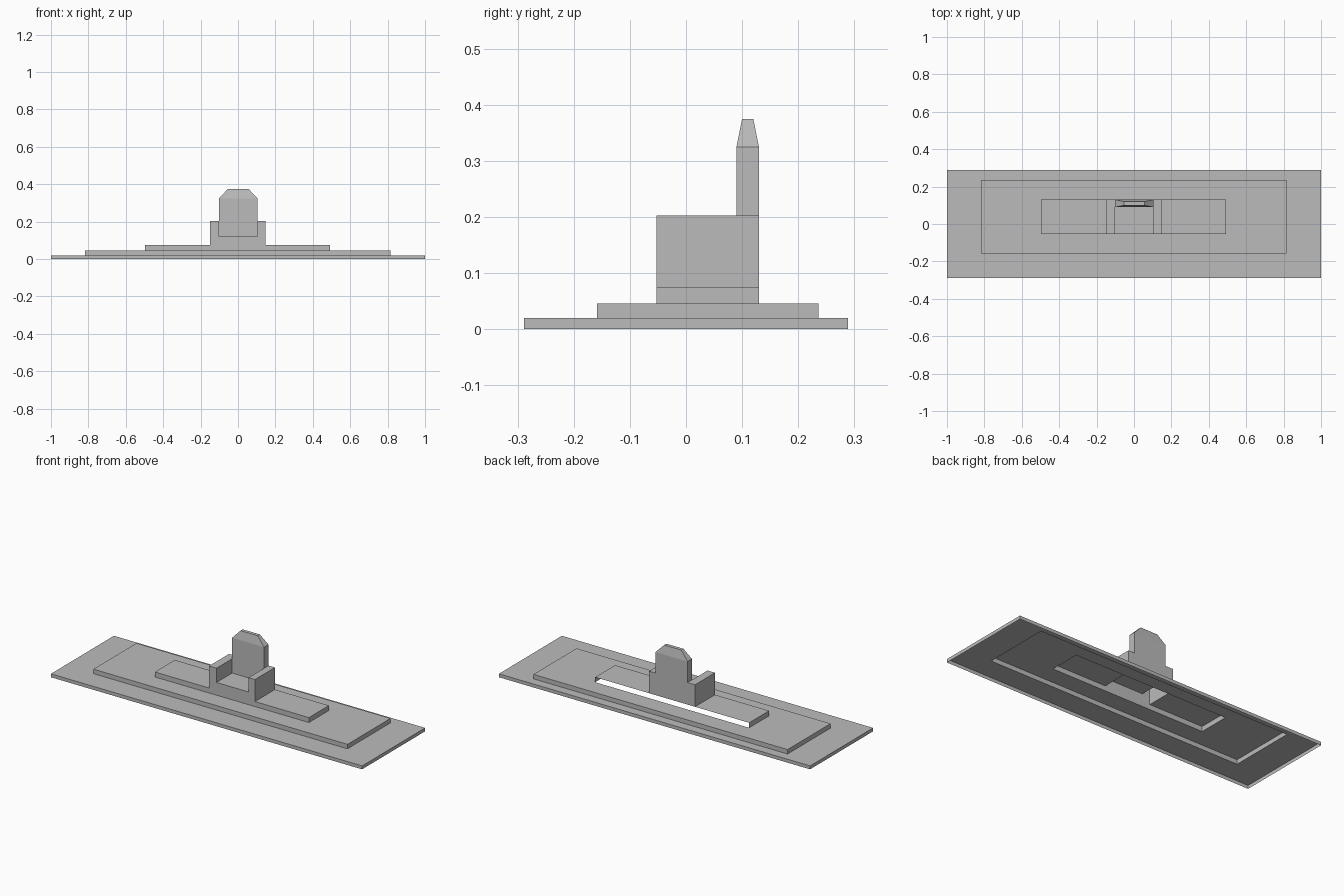
import bpy, bmesh

if "Cube" in bpy.data.objects:
    bpy.data.objects.remove(bpy.data.objects["Cube"])

grey = bpy.data.materials.new("plain grey")
grey.diffuse_color = (0.5, 0.5, 0.5, 1)
grey.use_nodes = True
grey.node_tree.nodes["Principled BSDF"].inputs["Base Color"].default_value = grey.diffuse_color


def rect(x0, x1, y0, y1, z):
    return [(x0, y0, z), (x1, y0, z), (x1, y1, z), (x0, y1, z)]


def build(name, faces):
    """Open shell from a list of polygons wound outward."""
    bm = bmesh.new()
    for f in faces:
        bm.faces.new([bm.verts.new(p) for p in f])
    bmesh.ops.remove_doubles(bm, verts=bm.verts, dist=1e-5)
    me = bpy.data.meshes.new(name)
    bm.to_mesh(me)
    bm.free()
    me.materials.append(grey)
    ob = bpy.data.objects.new(name, me)
    bpy.context.collection.objects.link(ob)


def bridge(a, b, sides=range(4)):
    """Quads between two rectangles, lower/outer first."""
    return [[a[i], a[(i + 1) % 4], b[(i + 1) % 4], b[i]] for i in sides]


# stepped hollow tiers: outline, height range
Y0, Y1 = -0.053, 0.13
base = (-1, 1, -0.289, 0.289)
mid = (-0.818, 0.815, -0.159, 0.236)
top = (-0.497, 0.493, Y0, Y1)
Z1, Z2, Z3 = 0.02, 0.046, 0.075

build("base_plate", bridge(rect(*base, 0), rect(*base, Z1))
      + bridge(rect(*base, Z1), rect(*mid, Z1)))
build("middle_step", bridge(rect(*mid, Z1), rect(*mid, Z2))
      + bridge(rect(*mid, Z2), rect(*top, Z2)))

# upper step is open at the back
BX0, BX1, NX0, NX1 = -0.149, 0.146, -0.101, 0.105
build("upper_step", bridge(rect(*top, Z2), rect(*top, Z3), (0, 1, 3))
      + [rect(top[0], BX0, Y0, Y1, Z3), rect(BX1, top[1], Y0, Y1, Z3)])

# notched block: two posts with a low seat between them
PZ, SZ, PY = 0.203, 0.12, 0.09


def front(x0, x1, z0, z1, y):
    return [(x0, y, z0), (x1, y, z0), (x1, y, z1), (x0, y, z1)]


def side(x, y0, y1, z0, z1):
    return [(x, y0, z0), (x, y1, z0), (x, y1, z1), (x, y0, z1)]


block = [front(NX0, NX1, Z3, SZ, Y0), rect(NX0, NX1, Y0, PY, SZ),
         front(NX0, NX1, Z3, PZ, Y1)[::-1],
         side(BX0, Y0, Y1, Z3, PZ)[::-1], side(BX1, Y0, Y1, Z3, PZ),
         side(NX0, Y0, PY, SZ, PZ), side(NX1, Y0, PY, SZ, PZ)[::-1]]
for x0, x1 in ((BX0, NX0), (NX1, BX1)):
    block += [front(x0, x1, Z3, PZ, Y0), front(x0, x1, Z3, PZ, Y1)[::-1],
              rect(x0, x1, Y0, Y1, PZ)]
build("notched_block", block)

# upright tab with a tapered tip
low = rect(NX0, NX1, PY, Y1, PZ)
shoulder = rect(NX0, NX1, PY, Y1, 0.325)
tip = rect(-0.054, 0.056, 0.1, 0.12, 0.375)
build("upright_tab", [front(NX0, NX1, SZ, PZ, PY)] + bridge(low, shoulder)
      + bridge(shoulder, tip) + [tip])
